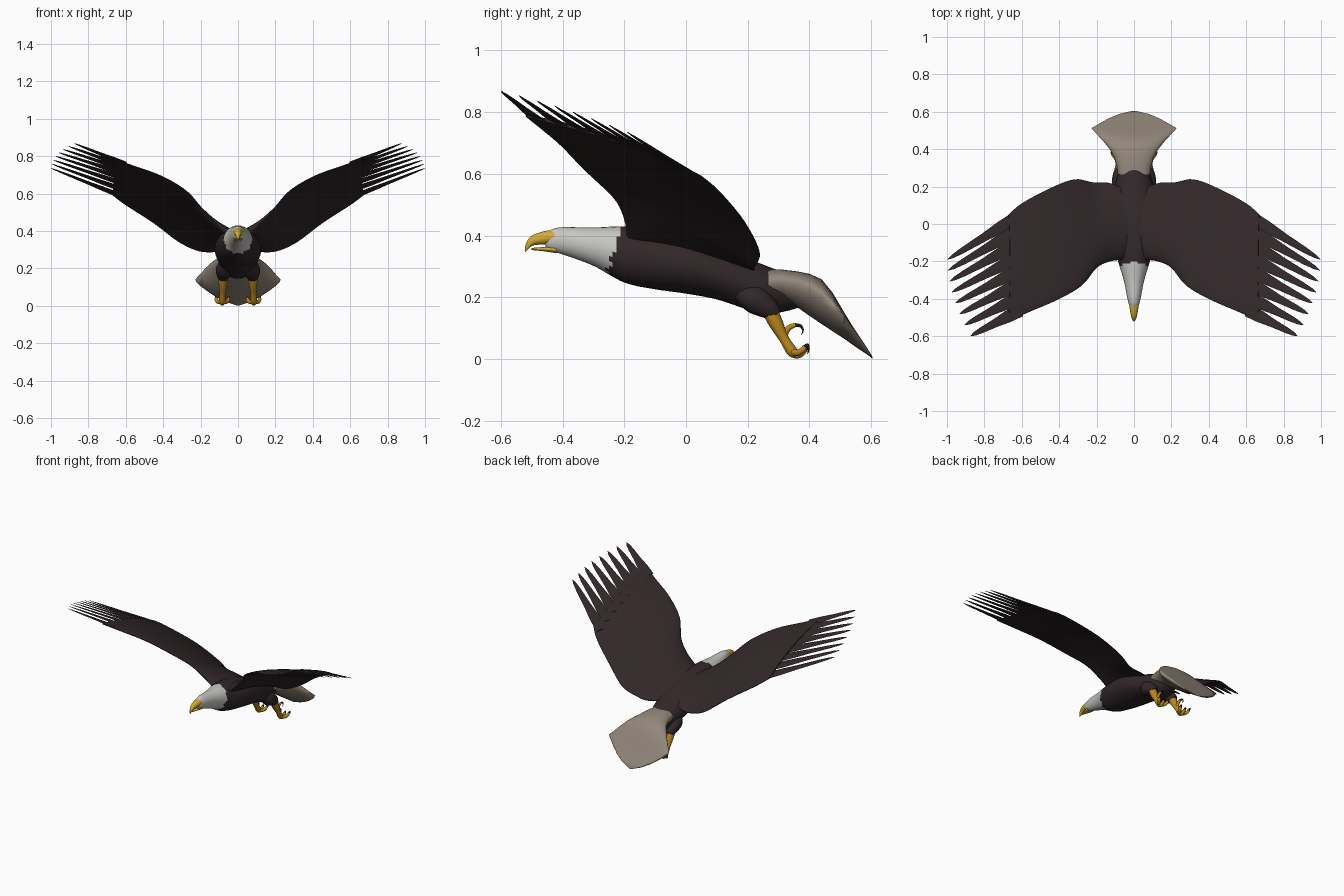
import bpy, bmesh, math
from mathutils import Vector

if "Cube" in bpy.data.objects:
    bpy.data.objects.remove(bpy.data.objects["Cube"])


def material(name, rgb):
    m = bpy.data.materials.new(name)
    m.diffuse_color = (*rgb, 1)
    m.use_nodes = True
    m.node_tree.nodes["Principled BSDF"].inputs["Base Color"].default_value = m.diffuse_color
    return m


BROWN = material("dark_brown_feathers", (0.031, 0.020, 0.022))
WHITE = material("white_feathers", (0.56, 0.56, 0.54))
TAUPE = material("taupe_tail_feathers", (0.29, 0.24, 0.195))
YELLOW = material("beak_yellow", (0.65, 0.41, 0.035))
ORANGE = material("leg_orange", (0.50, 0.25, 0.012))
BLACK = material("talon_black", (0.012, 0.010, 0.010))


def smooth_path(rows, k):
    """Catmull-Rom interpolation of equal-length tuples, k steps per span."""
    out = []
    for i in range(len(rows) - 1):
        a, b, c, d = (rows[max(i - 1, 0)], rows[i], rows[i + 1],
                      rows[min(i + 2, len(rows) - 1)])
        for s in range(k):
            t = s / k
            out.append(tuple(
                0.5 * (2 * q + (r - p) * t + (2 * p - 5 * q + 4 * r - u) * t * t
                       + (3 * q - p - 3 * r + u) * t ** 3)
                for p, q, r, u in zip(a, b, c, d)))
    out.append(tuple(rows[-1]))
    return out


def add_rings(bm, rings):
    """Skin a list of closed rings and cap both ends."""
    vs = [[bm.verts.new(p) for p in ring] for ring in rings]
    n = len(rings[0])
    for a, b in zip(vs, vs[1:]):
        for j in range(n):
            bm.faces.new((a[j], a[(j + 1) % n], b[(j + 1) % n], b[j]))
    bm.faces.new(vs[0])
    bm.faces.new(vs[-1])


def finish(name, bm, mats, mirror=False, angle=50):
    bmesh.ops.recalc_face_normals(bm, faces=bm.faces)
    me = bpy.data.meshes.new(name)
    bm.to_mesh(me)
    bm.free()
    ob = bpy.data.objects.new(name, me)
    bpy.context.collection.objects.link(ob)
    for m in mats:
        me.materials.append(m)
    if mirror:
        ob.modifiers.new("mirror", 'MIRROR')
    bpy.ops.object.select_all(action='DESELECT')
    ob.select_set(True)
    bpy.context.view_layer.objects.active = ob
    bpy.ops.object.shade_smooth_by_angle(angle=math.radians(angle))
    return ob


def section(y, top, bottom, half, edge, n=28):
    """Oval in the xz plane whose widest point sits at height edge."""
    ring = []
    for j in range(n):
        a = 2 * math.pi * j / n
        s = math.sin(a)
        ring.append((half * math.cos(a), y, edge + s * (top - edge if s > 0 else edge - bottom)))
    return ring


def loft(name, rows, mats, k=1):
    rows = [r if len(r) == 5 else (*r, (r[1] + r[2]) / 2) for r in rows]
    bm = bmesh.new()
    add_rings(bm, [section(*r) for r in (smooth_path(rows, k) if k > 1 else rows)])
    return finish(name, bm, mats)


def add_tube(bm, pts, k=5, n=10):
    """Sweep circles along (x, y, z, radius) points."""
    path = smooth_path(pts, k)
    rings = []
    for i, p in enumerate(path):
        d = Vector(path[min(i + 1, len(path) - 1)][:3]) - Vector(path[max(i - 1, 0)][:3])
        q = d.to_track_quat('Z', 'X')
        rings.append([Vector(p[:3]) + q @ Vector((p[3] * math.cos(2 * math.pi * j / n),
                                                  p[3] * math.sin(2 * math.pi * j / n), 0))
                      for j in range(n)])
    add_rings(bm, rings)


# Body and head in one loft: (y, top, bottom, half width)
body = loft("body_and_head", [
    (-0.455, 0.402, 0.362, 0.014), (-0.44, 0.418, 0.350, 0.024), (-0.40, 0.427, 0.339, 0.035),
    (-0.30, 0.426, 0.302, 0.055), (-0.20, 0.430, 0.248, 0.085), (-0.10, 0.420, 0.226, 0.112),
    (0.00, 0.400, 0.212, 0.125), (0.10, 0.365, 0.193, 0.118), (0.20, 0.325, 0.160, 0.102),
    (0.26, 0.302, 0.145, 0.088), (0.31, 0.280, 0.152, 0.070), (0.36, 0.235, 0.165, 0.045),
    (0.385, 0.200, 0.178, 0.015)], [BROWN, WHITE], k=8)
for p in body.data.polygons:  # slightly ragged collar
    c = p.center
    a = math.atan2(c.z - 0.34, c.x)
    if c.y < -0.205 - 0.35 * (0.43 - c.z) + 0.008 * math.sin(9 * a):
        p.material_index = 1

# Hooked upper beak and open lower beak
loft("upper_beak", [
    (-0.425, 0.419, 0.371, 0.027), (-0.46, 0.414, 0.371, 0.022), (-0.495, 0.402, 0.368, 0.015),
    (-0.512, 0.387, 0.355, 0.009), (-0.521, 0.366, 0.347, 0.003)], [YELLOW], k=4)
loft("lower_beak", [
    (-0.42, 0.366, 0.343, 0.024), (-0.46, 0.363, 0.349, 0.017), (-0.50, 0.360, 0.353, 0.005)],
    [YELLOW], k=4)

# Fanned tail: (y, top, bottom, half width, edge height)
loft("tail", [
    (0.265, 0.292, 0.200, 0.086, 0.25), (0.31, 0.290, 0.192, 0.092, 0.255),
    (0.36, 0.284, 0.168, 0.106, 0.245), (0.40, 0.276, 0.140, 0.130, 0.230),
    (0.44, 0.258, 0.113, 0.162, 0.205), (0.475, 0.215, 0.090, 0.194, 0.175),
    (0.512, 0.152, 0.066, 0.228, 0.142), (0.54, 0.106, 0.046, 0.180, 0.100),
    (0.565, 0.069, 0.029, 0.135, 0.066), (0.588, 0.034, 0.014, 0.080, 0.032),
    (0.604, 0.008, 0.001, 0.012, 0.005)], [TAUPE])

# Wings: leading edge xyz, trailing edge xyz, thickness
stations = smooth_path([
    (0.05, -0.19, 0.39, 0.05, 0.19, 0.30, 0.060),
    (0.13, -0.20, 0.455, 0.14, 0.22, 0.288, 0.050),
    (0.20, -0.235, 0.525, 0.22, 0.222, 0.297, 0.040),
    (0.28, -0.33, 0.615, 0.32, 0.238, 0.345, 0.032),
    (0.41, -0.405, 0.693, 0.45, 0.19, 0.443, 0.026),
    (0.56, -0.47, 0.748, 0.60, 0.11, 0.540, 0.018),
    (0.67, -0.52, 0.788, 0.67, 0.05, 0.592, 0.010)], 5)
N = 14
rings = []
for i, s in enumerate(stations):
    a, b = Vector(s[:3]), Vector(s[3:6])
    nxt, prv = stations[min(i + 1, len(stations) - 1)], stations[max(i - 1, 0)]
    span = (Vector(nxt[:3]) + Vector(nxt[3:6])) - (Vector(prv[:3]) + Vector(prv[3:6]))
    up = span.cross(b - a).normalized()
    if up.z < 0:
        up = -up

    def point(t, side):
        thick = s[6] * 1.9 * math.sqrt(t) * (1 - t) * side * 0.65
        return a.lerp(b, t) + up * (0.09 * t * (1 - t) + thick + 0.002 * side)
    ts = [(j / N) ** 1.5 for j in range(N + 1)]
    rings.append([point(t, 1) for t in ts] + [point(t, -1) for t in reversed(ts)])
bm = bmesh.new()
add_rings(bm, rings)
finish("wings", bm, [BROWN], mirror=True)

# Separated flight feathers at the wing tips
bm = bmesh.new()
COUNT = 8
for i in range(COUNT):
    f = i / (COUNT - 1)
    bow = 0.09 * f * (1 - f)
    root = Vector((0.61, 0.045, 0.582)).lerp(Vector((0.61, -0.462, 0.762)), f)
    tip = Vector((0.997, -0.19, 0.735)).lerp(Vector((0.873, -0.598, 0.868)), f)
    root.z += bow
    tip += Vector((0.12 * f * (1 - f), 0, 0.03 * f * (1 - f)))
    along = (tip - root).normalized()
    chord = Vector((0, -0.94, 0.33))
    chord = (chord - along * chord.dot(along)).normalized()
    up = along.cross(chord)
    rings = []
    for t, w in ((0, 0.036), (0.25, 0.033), (0.5, 0.023), (0.8, 0.016), (0.93, 0.010), (1, 0.001)):
        c = root.lerp(tip, t)
        h = up * (0.005 * (1 - 0.7 * t))
        rings.append([c - chord * w, c + h, c + chord * w, c - h])
    add_rings(bm, rings)
finish("wing_tip_feathers", bm, [BROWN], mirror=True)

# Feathered thighs
bm = bmesh.new()
add_tube(bm, [(0.060, 0.17, 0.225, 0.030), (0.072, 0.22, 0.195, 0.046),
              (0.078, 0.265, 0.165, 0.036), (0.080, 0.290, 0.140, 0.022)], n=16)
finish("thighs", bm, [BROWN], mirror=True)

# Bare legs
bm = bmesh.new()
add_tube(bm, [(0.079, 0.270, 0.160, 0.026), (0.081, 0.292, 0.115, 0.023),
              (0.083, 0.318, 0.065, 0.016), (0.084, 0.345, 0.024, 0.018),
              (0.084, 0.362, 0.018, 0.012)])
finish("legs", bm, [ORANGE], mirror=True)

# Toes and curled talons: each toe is a path, its talon carries on from the end
toes, talons = bmesh.new(), bmesh.new()
for dx, dz in ((-0.030, 0.004), (0.0, -0.004), (0.030, 0.004)):
    x = 0.084
    add_tube(toes, [(x, 0.340, 0.026, 0.012), (x + dx * 0.6, 0.358, 0.016 + dz, 0.011),
                    (x + dx, 0.376, 0.024 + dz, 0.010), (x + dx * 1.1, 0.386, 0.036 + dz, 0.008)])
    add_tube(talons, [(x + dx * 1.1, 0.385, 0.034 + dz, 0.007), (x + dx * 1.15, 0.394, 0.042 + dz, 0.005),
                      (x + dx * 1.1, 0.397, 0.030 + dz, 0.003), (x + dx, 0.393, 0.020 + dz, 0.0006)])
add_tube(toes, [(0.082, 0.325, 0.045, 0.012), (0.080, 0.321, 0.075, 0.010),
                (0.078, 0.332, 0.100, 0.009), (0.078, 0.354, 0.110, 0.007)])
add_tube(talons, [(0.078, 0.352, 0.110, 0.0065), (0.078, 0.371, 0.107, 0.005),
                  (0.078, 0.379, 0.093, 0.003), (0.078, 0.374, 0.078, 0.0006)])
finish("toes", toes, [ORANGE], mirror=True)
finish("talons", talons, [BLACK], mirror=True)
